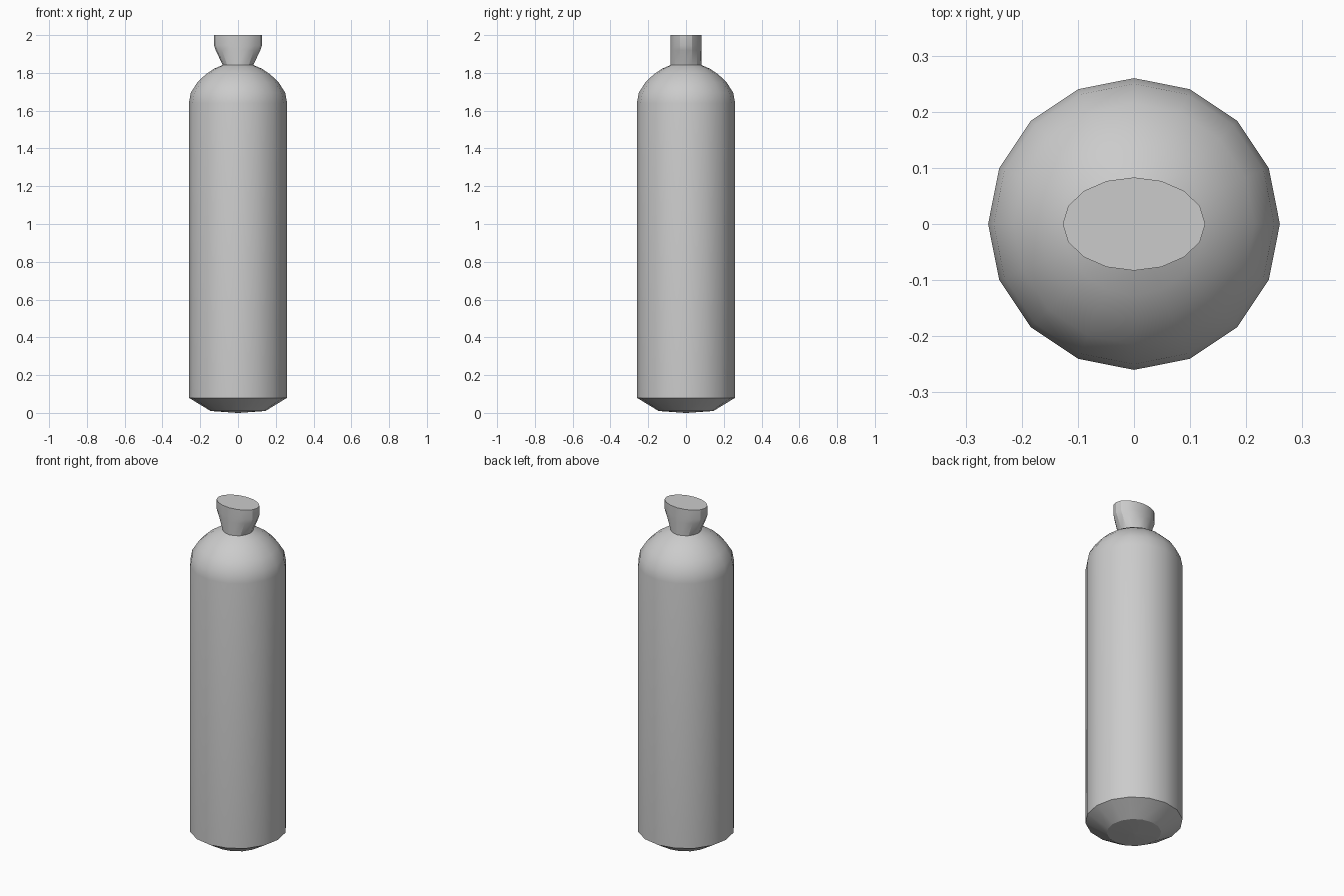
import bpy, bmesh, math

if "Cube" in bpy.data.objects:
    bpy.data.objects.remove(bpy.data.objects["Cube"])

SIDES = 16


def lathe(name, rings):
    """Stack elliptical rings (rx, ry, z) into a closed solid."""
    bm = bmesh.new()
    loops = []
    for rx, ry, z in rings:
        loops.append([bm.verts.new((rx * math.cos(2 * math.pi * i / SIDES),
                                    ry * math.sin(2 * math.pi * i / SIDES), z))
                      for i in range(SIDES)])
    for a, b in zip(loops, loops[1:]):
        for i in range(SIDES):
            j = (i + 1) % SIDES
            bm.faces.new((a[i], a[j], b[j], b[i]))
    bm.faces.new(loops[0][::-1])
    bm.faces.new(loops[-1])
    mesh = bpy.data.meshes.new(name)
    bm.to_mesh(mesh)
    bm.free()
    obj = bpy.data.objects.new(name, mesh)
    bpy.context.collection.objects.link(obj)
    bpy.ops.object.select_all(action='DESELECT')
    obj.select_set(True)
    bpy.context.view_layer.objects.active = obj
    bpy.ops.object.shade_smooth_by_angle(angle=math.radians(23))
    return obj


# Tank body: slightly pointed base, chamfer, straight wall, domed shoulder
body_profile = [(0.005, 0.0), (0.145, 0.01), (0.26, 0.08), (0.26, 1.64),
                (0.25, 1.695), (0.215, 1.75), (0.17, 1.793),
                (0.127, 1.822), (0.08, 1.842)]
lathe("tank_body", [(r, r, z) for r, z in body_profile])

# Valve: round neck flaring sideways into an oval cap
lathe("valve", [(0.08, 0.083, 1.835), (0.083, 0.083, 1.845),
                (0.118, 0.083, 1.92), (0.127, 0.083, 1.945),
                (0.127, 0.083, 2.0)])
